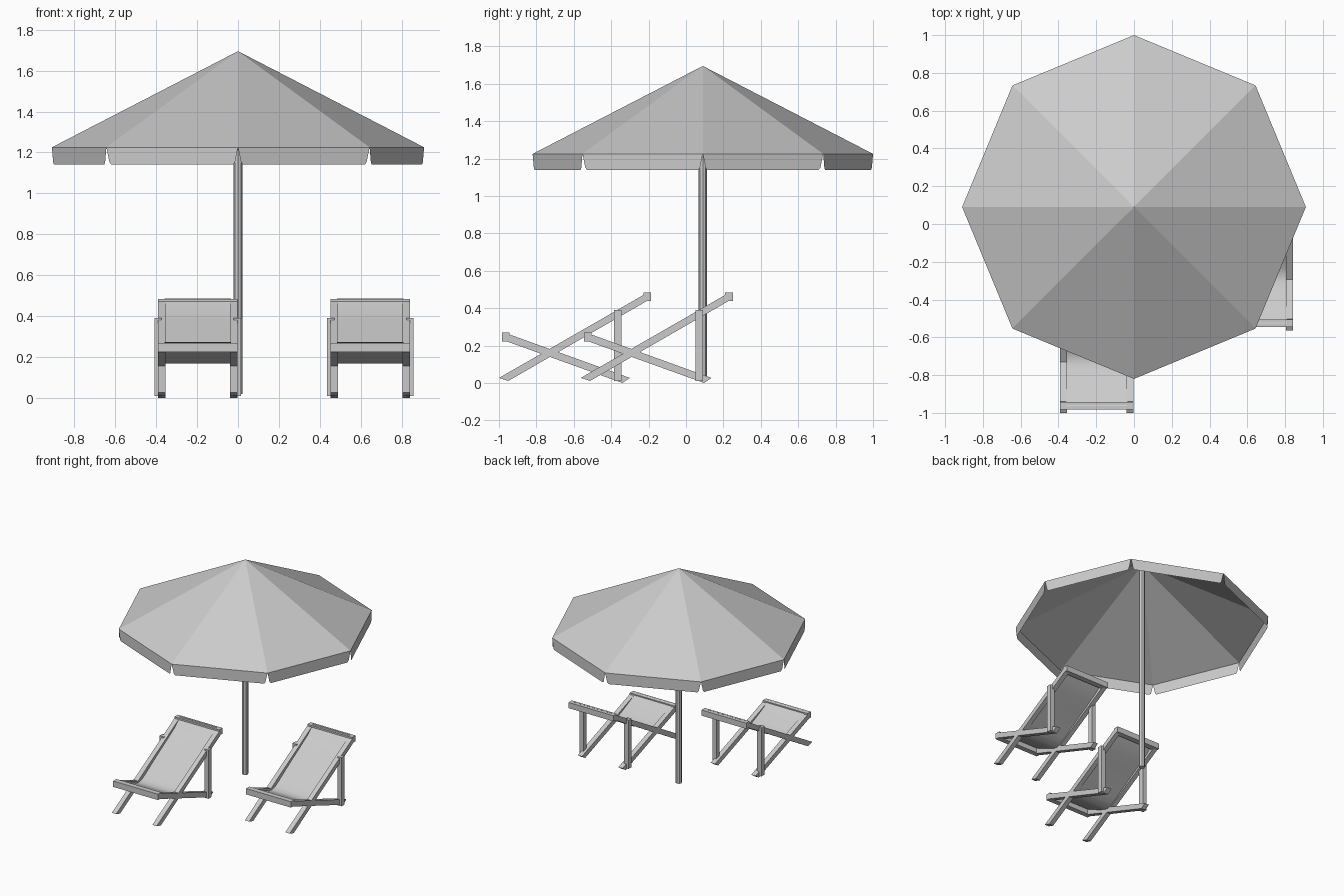
import bpy, bmesh, math
from mathutils import Vector

if "Cube" in bpy.data.objects:
    bpy.data.objects.remove(bpy.data.objects["Cube"], do_unlink=True)

grey = bpy.data.materials.new("light grey")
grey.use_nodes = True
grey.diffuse_color = (0.6, 0.6, 0.6, 1)
grey.node_tree.nodes["Principled BSDF"].inputs["Base Color"].default_value = (0.6, 0.6, 0.6, 1)


def finish(name, bm, smooth=False):
    mesh = bpy.data.meshes.new(name)
    bm.to_mesh(mesh)
    bm.free()
    mesh.materials.append(grey)
    for p in mesh.polygons:
        p.use_smooth = smooth
    obj = bpy.data.objects.new(name, mesh)
    bpy.context.collection.objects.link(obj)
    return obj


def bar(name, profile, x0, x1, origin):
    """Side profile (y, z) extruded across x."""
    bm = bmesh.new()
    face = bm.faces.new([bm.verts.new(origin + Vector((x0, y, z))) for y, z in profile])
    ext = bmesh.ops.extrude_face_region(bm, geom=[face])
    moved = [v for v in ext["geom"] if isinstance(v, bmesh.types.BMVert)]
    bmesh.ops.translate(bm, verts=moved, vec=(x1 - x0, 0, 0))
    bmesh.ops.recalc_face_normals(bm, faces=bm.faces)
    return finish(name, bm)


def rect(y0, y1, z0, z1):
    return [(y0, z0), (y1, z0), (y1, z1), (y0, z1)]


# Deck chair profiles
OUTER, INNER, POST = 0.194, 0.157, 0.212
back_rail = [(-1.0, 0.032), (-0.95, 0.016), (-0.187, 0.456), (-0.225, 0.477)]
seat_rail = [(-0.98, 0.235), (-0.34, 0.005), (-0.30, 0.032), (-0.94, 0.263)]
post = rect(-0.386, -0.346, 0.015, 0.395)
front_bar = rect(-0.983, -0.943, 0.228, 0.274)
top_bar = rect(-0.228, -0.186, 0.444, 0.488)
sling = [(-0.963, 0.277), (-0.92, 0.253), (-0.85, 0.22), (-0.79, 0.193), (-0.75, 0.177),
         (-0.715, 0.172), (-0.675, 0.184), (-0.63, 0.21), (-0.56, 0.256), (-0.46, 0.318),
         (-0.36, 0.378), (-0.27, 0.435), (-0.228, 0.475), (-0.207, 0.491)]


def fabric(name, origin):
    bm = bmesh.new()
    rows = [[bm.verts.new(origin + Vector((s * 0.162, y, z))) for s in (-1, 1)] for y, z in sling]
    for a, b in zip(rows, rows[1:]):
        bm.faces.new((a[0], a[1], b[1], b[0]))
    return finish(name, bm, smooth=True)


def deck_chair(prefix, origin):
    for side, s in (("left", 1), ("right", -1)):
        bar(f"{prefix}_{side}_back_rail", back_rail, s * INNER, s * OUTER, origin)
        bar(f"{prefix}_{side}_seat_rail", seat_rail, s * INNER, s * OUTER, origin)
        bar(f"{prefix}_{side}_post", post, s * (POST - 0.036), s * POST, origin)
    bar(f"{prefix}_front_bar", front_bar, -OUTER, OUTER, origin)
    bar(f"{prefix}_top_bar", top_bar, -OUTER, OUTER, origin)
    fabric(f"{prefix}_sling", origin)


deck_chair("right_chair", Vector((-0.197, 0, 0)))
deck_chair("left_chair", Vector((0.647, 0.437, 0)))

# Parasol canopy: eight flat panels
CENTRE = Vector((0, 0.09, 0))
RADIUS, RIM, HEM, APEX = 0.91, 1.23, 1.145, 1.70
rim = [CENTRE + Vector((RADIUS * math.cos(i * math.pi / 4), RADIUS * math.sin(i * math.pi / 4), RIM))
       for i in range(8)]
bm = bmesh.new()
tip = bm.verts.new(CENTRE + Vector((0, 0, APEX)))
ring = [bm.verts.new(p) for p in rim]
for i in range(8):
    bm.faces.new((tip, ring[i], ring[(i + 1) % 8]))
finish("canopy", bm)

# Hanging valance flaps, tapered to leave a notch at each corner
bm = bmesh.new()
for i in range(8):
    a, b = rim[i], rim[(i + 1) % 8]
    along = (b - a).normalized()
    low = Vector((0, 0, HEM - RIM))
    pts = [a, a + along * 0.016 + low * 0.86, a + along * 0.026 + low,
           b - along * 0.026 + low, b - along * 0.016 + low * 0.86, b]
    bm.faces.new([bm.verts.new(p) for p in pts])
finish("valance", bm)

# Pole
bm = bmesh.new()
bmesh.ops.create_cone(bm, cap_ends=True, segments=8, radius1=0.022, radius2=0.022, depth=1.65)
bmesh.ops.translate(bm, verts=bm.verts, vec=CENTRE + Vector((0, 0, 0.85)))
finish("pole", bm)

# Rest the whole set on the ground
for o in bpy.context.collection.objects:
    if o.type == "MESH" and o.data.materials and o.data.materials[0] == grey:
        o.location.z -= 0.005
